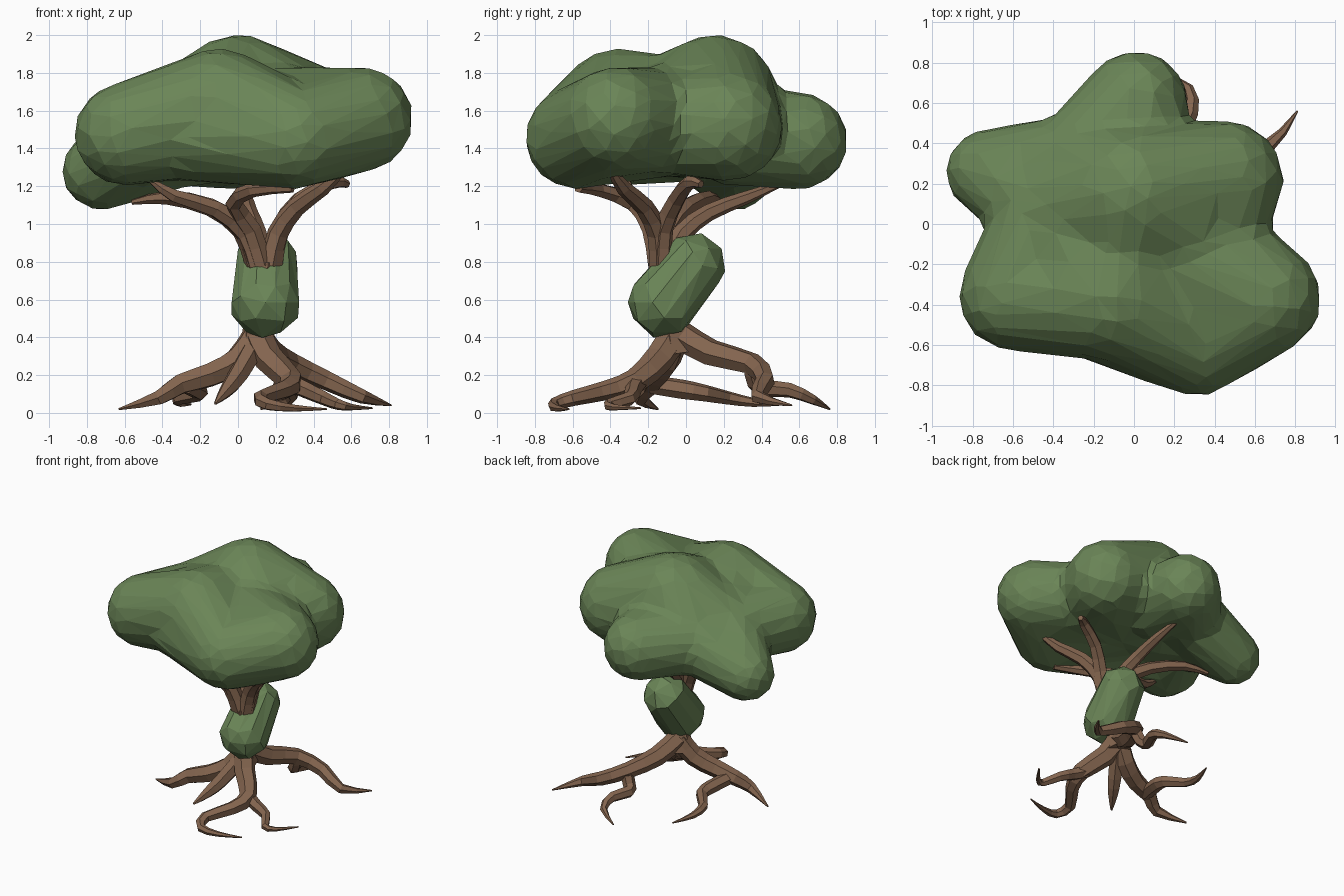
import bpy, bmesh, math
from mathutils import Vector, Matrix


def material(name, rgb):
    m = bpy.data.materials.new(name)
    m.diffuse_color = (*rgb, 1)
    return m


LEAF = material("leaf_green", (0.145, 0.235, 0.095))
BARK = material("bark_brown", (0.23, 0.13, 0.078))


def finish(bm, name, mat):
    bmesh.ops.recalc_face_normals(bm, faces=bm.faces)
    me = bpy.data.meshes.new(name)
    bm.to_mesh(me)
    bm.free()
    me.materials.append(mat)
    ob = bpy.data.objects.new(name, me)
    bpy.context.collection.objects.link(ob)
    return ob


def hull(bm, balls, subdiv):
    """Convex hull round a group of (x, y, z, radius) balls."""
    part = bmesh.new()
    for x, y, z, r in balls:
        bmesh.ops.create_icosphere(part, subdivisions=subdiv, radius=r,
                                   matrix=Matrix.Translation((x, y, z)))
    res = bmesh.ops.convex_hull(part, input=part.verts)
    bmesh.ops.delete(part, geom=[v for v in part.verts if not v.link_faces], context='VERTS')
    junk = [g for g in res["geom_interior"] if g.is_valid and isinstance(g, bmesh.types.BMVert)]
    bmesh.ops.delete(part, geom=junk, context='VERTS')
    tmp = bpy.data.meshes.new("tmp")
    part.to_mesh(tmp)
    part.free()
    bm.from_mesh(tmp)
    bpy.data.meshes.remove(tmp)


def curve_points(pts, steps=2):
    """Catmull-Rom through (x, y, z, radius) points."""
    p = [Vector(q) for q in pts]
    p = [2 * p[0] - p[1]] + p + [2 * p[-1] - p[-2]]
    out = []
    for a, b, c, d in zip(p, p[1:], p[2:], p[3:]):
        for i in range(steps):
            t = i / steps
            out.append(0.5 * (2 * b + (c - a) * t + (2 * a - 5 * b + 4 * c - d) * t * t
                              + (3 * b - a - 3 * c + d) * t ** 3))
    return out + [p[-2]]


def limb(bm, pts, sides=6):
    """Tapering six-sided tube along a path."""
    path = curve_points(pts)
    pos = [q.to_3d() for q in path]
    rings, normal, last = [], None, None
    for i, c in enumerate(pos):
        tan = (pos[min(i + 1, len(pos) - 1)] - pos[max(i - 1, 0)]).normalized()
        if normal is None:
            normal = tan.orthogonal().normalized()
        else:
            normal = last.rotation_difference(tan) @ normal
        last = tan
        side = tan.cross(normal)
        r = max(path[i][3], 0.004)
        rings.append([bm.verts.new(c + r * (math.cos(a) * normal + math.sin(a) * side))
                      for a in (2 * math.pi * k / sides for k in range(sides))])
    for lo, hi in zip(rings, rings[1:]):
        for k in range(sides):
            j = (k + 1) % sides
            bm.faces.new((lo[k], lo[j], hi[j], hi[k]))
    bm.faces.new(rings[0])
    bm.faces.new(rings[-1])


def limbs(name, paths):
    bm = bmesh.new()
    for p in paths:
        limb(bm, p)
    return finish(bm, name, BARK)


# Canopy: lobes bridged to a core and to each other, fused and faceted
core = (0.03, -0.08, 1.54, 0.29)
left_back = (-0.725, 0.26, 1.28, 0.21)
left_front = (-0.595, -0.355, 1.475, 0.275)
front = (0.31, -0.585, 1.455, 0.27)
right = (0.65, -0.37, 1.555, 0.28)
right_back = (0.45, 0.22, 1.52, 0.295)
back = (0.01, 0.60, 1.44, 0.26)
crown_back = (0.0, 0.15, 1.67, 0.335)
crown_front = (-0.10, -0.36, 1.61, 0.32)
mid_left = (-0.42, 0.06, 1.49, 0.26)
mid_back = (-0.28, 0.30, 1.45, 0.25)
mid_front = (-0.32, -0.36, 1.50, 0.27)
mid_right = (0.35, -0.10, 1.53, 0.27)
bm = bmesh.new()
for group in ([core, right_back], [core, crown_back], [core, crown_front, front],
              [left_front, mid_front, crown_front], [mid_front, front], [mid_left, left_front],
              [mid_left, left_back], [mid_left, mid_back], [mid_left, crown_back],
              [mid_left, crown_front], [mid_left, core], [mid_back, left_back],
              [mid_back, back], [mid_back, crown_back], [right_back, crown_back],
              [back, (0.0, 0.25, 1.46, 0.26)], [core, mid_right, right],
              [mid_right, right_back], [mid_right, crown_back],
              [(-0.05, -0.10, 1.62, 0.27), crown_back], [(-0.05, -0.10, 1.62, 0.27), crown_front],
              [(0.48, -0.46, 1.48, 0.21), right, front, core]):
    hull(bm, group, 3)
canopy = finish(bm, "leaf_canopy", LEAF)
rm = canopy.modifiers.new("fuse", 'REMESH')
rm.mode, rm.voxel_size, rm.use_smooth_shade = 'VOXEL', 0.035, False
sm = canopy.modifiers.new("soften", 'SMOOTH')
sm.factor, sm.iterations = 0.5, 9
dc = canopy.modifiers.new("facet", 'DECIMATE')
dc.ratio = 0.05

# Leaf clump around the trunk
bm = bmesh.new()
hull(bm, [(0.145, -0.12, 0.585, 0.188), (0.15, 0.035, 0.78, 0.172)], 2)
clump = finish(bm, "trunk_leaf_clump", LEAF)
dc = clump.modifiers.new("facet", 'DECIMATE')
dc.ratio = 0.7

# Trunk
limbs("trunk", [[(0.10, -0.05, 0.32, 0.10), (0.11, -0.07, 0.45, 0.085),
                 (0.13, -0.12, 0.65, 0.08), (0.14, -0.13, 0.80, 0.07)]])

# Branches fanning out under the canopy
limbs("branches", [
    [(0.09, -0.13, 0.78, 0.052), (0.02, -0.10, 0.97, 0.055), (-0.15, 0.0, 1.09, 0.047),
     (-0.38, 0.12, 1.14, 0.037), (-0.56, 0.18, 1.115, 0.014)],
    [(0.10, -0.14, 0.78, 0.052), (0.04, -0.16, 0.95, 0.055), (-0.12, -0.22, 1.08, 0.048),
     (-0.34, -0.29, 1.15, 0.037), (-0.46, -0.31, 1.23, 0.015)],
    [(0.13, -0.15, 0.78, 0.052), (0.07, -0.18, 0.97, 0.055), (-0.02, -0.28, 1.11, 0.047),
     (0.08, -0.46, 1.18, 0.038), (0.29, -0.57, 1.19, 0.024)],
    [(0.17, -0.14, 0.78, 0.057), (0.21, -0.15, 0.95, 0.057), (0.31, -0.22, 1.09, 0.05),
     (0.45, -0.33, 1.19, 0.04), (0.56, -0.40, 1.29, 0.02)],
    [(0.18, -0.13, 0.78, 0.057), (0.22, -0.12, 0.97, 0.054), (0.33, -0.05, 1.13, 0.048),
     (0.50, 0.02, 1.22, 0.038), (0.58, 0.08, 1.21, 0.02)],
    [(0.14, -0.10, 0.80, 0.05), (0.10, -0.02, 0.95, 0.052), (0.06, 0.12, 1.06, 0.045),
     (0.04, 0.32, 1.14, 0.035), (0.0, 0.52, 1.22, 0.014)]])

# Roots: each main root with its forks
limbs("left_root", [
    [(0.10, -0.05, 0.42, 0.075), (0.0, -0.10, 0.28, 0.075), (-0.15, -0.16, 0.20, 0.068),
     (-0.31, -0.19, 0.15, 0.058), (-0.42, -0.24, 0.08, 0.042), (-0.63, -0.15, 0.02, 0.006)],
    [(-0.27, -0.18, 0.15, 0.05), (-0.22, -0.02, 0.125, 0.052), (-0.21, 0.10, 0.105, 0.045),
     (-0.31, 0.22, 0.08, 0.036), (-0.31, 0.36, 0.055, 0.024), (-0.25, 0.53, 0.045, 0.005)]])
limbs("small_front_root", [
    [(0.09, -0.08, 0.36, 0.06), (0.0, -0.22, 0.20, 0.055), (-0.06, -0.31, 0.12, 0.04),
     (-0.12, -0.40, 0.05, 0.008)]])
limbs("front_root", [
    [(0.10, -0.06, 0.42, 0.08), (0.16, -0.14, 0.29, 0.078), (0.28, -0.27, 0.17, 0.065),
     (0.24, -0.42, 0.12, 0.052), (0.12, -0.59, 0.08, 0.042), (0.16, -0.70, 0.045, 0.033),
     (0.30, -0.68, 0.025, 0.02), (0.47, -0.62, 0.02, 0.005)],
    [(0.25, -0.25, 0.17, 0.05), (0.36, -0.28, 0.12, 0.045), (0.46, -0.30, 0.075, 0.038),
     (0.53, -0.41, 0.045, 0.03), (0.60, -0.38, 0.03, 0.018), (0.71, -0.24, 0.025, 0.005)]])
limbs("back_root", [
    [(0.10, -0.04, 0.42, 0.078), (0.17, 0.13, 0.32, 0.073), (0.28, 0.35, 0.26, 0.06),
     (0.47, 0.42, 0.17, 0.052), (0.66, 0.38, 0.085, 0.038), (0.81, 0.56, 0.04, 0.005)],
    [(0.29, 0.35, 0.26, 0.05), (0.25, 0.37, 0.16, 0.047), (0.22, 0.42, 0.13, 0.045),
     (0.28, 0.55, 0.12, 0.04), (0.27, 0.67, 0.07, 0.027), (0.12, 0.76, 0.02, 0.005)]])
